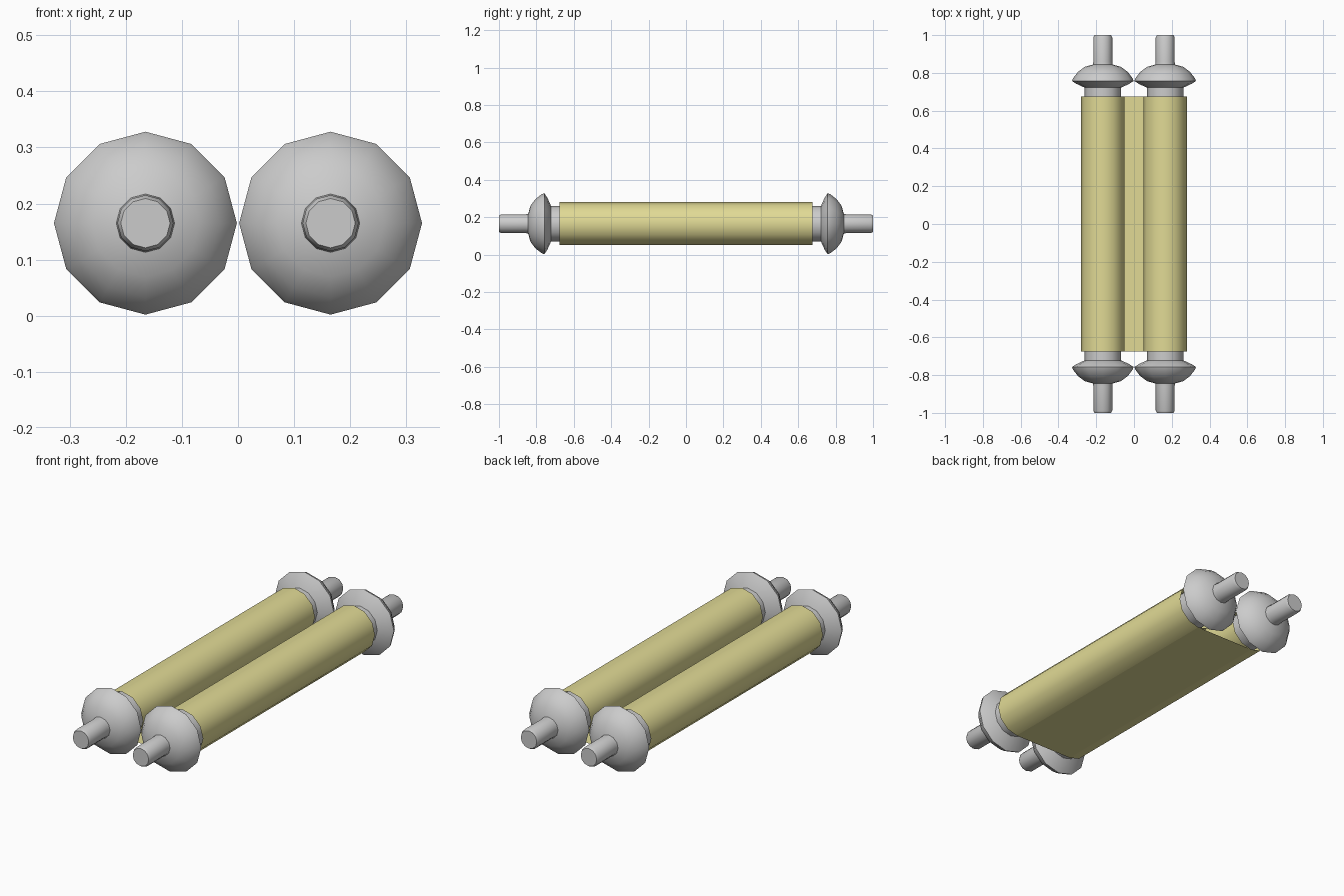
import bpy, math

if "Cube" in bpy.data.objects:
    bpy.data.objects.remove(bpy.data.objects["Cube"])

SIDES = 12
CX = CZ = 0.165      # roller axis offset and height
ROLL_R = 0.115       # radius of the rolled sheet
HALF = 0.676         # half length of the sheet


def make(name, verts, faces, color=None):
    mesh = bpy.data.meshes.new(name)
    mesh.from_pydata(verts, [], faces)
    mesh.validate()
    obj = bpy.data.objects.new(name, mesh)
    bpy.context.collection.objects.link(obj)
    if color:
        mat = bpy.data.materials.new(name + "_material")
        mat.diffuse_color = color
        mat.use_nodes = True
        mat.node_tree.nodes["Principled BSDF"].inputs["Base Color"].default_value = mat.diffuse_color
        mesh.materials.append(mat)
    bpy.ops.object.select_all(action='DESELECT')
    obj.select_set(True)
    bpy.context.view_layer.objects.active = obj
    bpy.ops.object.shade_smooth_by_angle(angle=math.radians(42))
    return obj


# Roller half profile (radius, y); mirrored for the other end
half = [(0.096, 0.722), (0.108, 0.727), (0.14, 0.742), (0.163, 0.757), (0.158, 0.771),
        (0.132, 0.805), (0.096, 0.832), (0.052, 0.844), (0.05, 0.86), (0.05, 0.988), (0.044, 1.0)]
profile = [(r, -y) for r, y in reversed(half)] + half


def roller(name, cx):
    verts, faces = [], []
    for r, y in profile:
        for k in range(SIDES):
            a = 2 * math.pi * k / SIDES
            verts.append((cx + r * math.cos(a), y, CZ + r * math.sin(a)))
    for i in range(len(profile) - 1):
        for k in range(SIDES):
            a, b = i * SIDES + k, i * SIDES + (k + 1) % SIDES
            faces.append((a, a + SIDES, b + SIDES, b))
    last = (len(profile) - 1) * SIDES
    faces.append(tuple(range(SIDES)))
    faces.append(tuple(reversed(range(last, last + SIDES))))
    make(name, verts, faces)


roller("left_roller", -CX)
roller("right_roller", CX)

# Sheet: wraps fully around each roller, flat span tangent along the bottom
path = []
for k in range(SIDES + 1):
    a = -math.pi / 2 - 2 * math.pi * k / SIDES
    path.append((-CX + ROLL_R * math.cos(a), CZ + ROLL_R * math.sin(a)))
path += [(-x, z) for x, z in reversed(path)]
verts = [(x, y, z) for x, z in path for y in (-HALF, HALF)]
faces = [(2 * i, 2 * i + 1, 2 * i + 3, 2 * i + 2) for i in range(len(path) - 1)]
make("parchment_sheet", verts, faces, (0.75, 0.7, 0.3, 1))
